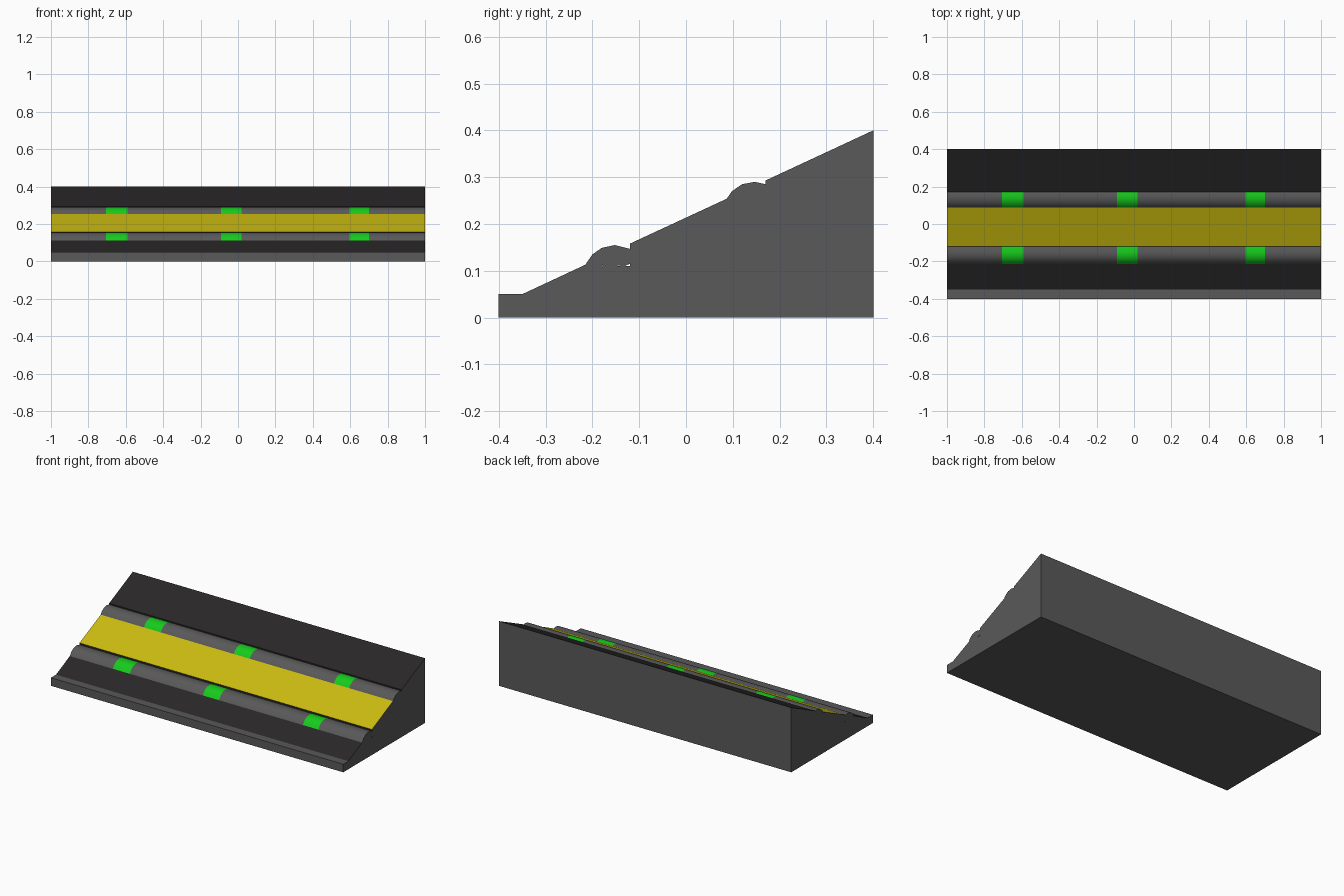
import bpy, bmesh, math

if "Cube" in bpy.data.objects:
    bpy.data.objects.remove(bpy.data.objects["Cube"])


def material(name, rgb):
    m = bpy.data.materials.new(name)
    m.diffuse_color = (*rgb, 1)
    m.use_nodes = True
    m.node_tree.nodes["Principled BSDF"].inputs["Base Color"].default_value = m.diffuse_color
    return m


GREY = material("dark_grey", (0.10, 0.10, 0.10))
BLACK = material("black", (0.022, 0.02, 0.02))
YELLOW = material("yellow", (0.60, 0.50, 0.005))
GREEN = material("green", (0.008, 0.60, 0.012))


def extrude(name, profile, x0, x1, mats, edge_mats=None, smooth=False):
    """Extrude a (y, z) profile along x; edge_mats maps edge index to material slot."""
    bm = bmesh.new()
    a = [bm.verts.new((x0, y, z)) for y, z in profile]
    b = [bm.verts.new((x1, y, z)) for y, z in profile]
    n = len(profile)
    for i in range(n):
        j = (i + 1) % n
        f = bm.faces.new((a[i], a[j], b[j], b[i]))
        f.material_index = (edge_mats or {}).get(i, 0)
    bm.faces.new(a)
    bm.faces.new(b[::-1])
    bmesh.ops.recalc_face_normals(bm, faces=bm.faces)
    me = bpy.data.meshes.new(name)
    bm.to_mesh(me)
    bm.free()
    for m in mats:
        me.materials.append(m)
    ob = bpy.data.objects.new(name, me)
    bpy.context.collection.objects.link(ob)
    if smooth:
        bpy.ops.object.select_all(action='DESELECT')
        ob.select_set(True)
        bpy.context.view_layer.objects.active = ob
        bpy.ops.object.shade_smooth_by_angle(angle=math.radians(40))
    return ob


# Sloped wedge with a front lip and two grooves for the rails
wedge = [(-0.4, 0), (-0.4, 0.05), (-0.35, 0.05),
         (-0.215, 0.113), (-0.12, 0.11), (-0.12, 0.158),
         (0.087, 0.254), (0.17, 0.25), (0.17, 0.293),
         (0.4, 0.4), (0.4, 0)]
extrude("ramp_body", wedge, -1, 1, [GREY, BLACK, YELLOW],
        {2: 1, 4: 1, 5: 2, 7: 1, 8: 1})

# Rounded rails seated in the grooves
lower = [(-0.215, 0.113), (-0.2, 0.135), (-0.18, 0.149), (-0.152, 0.155),
         (-0.12, 0.147), (-0.12, 0.115), (-0.13, 0.1105)]
upper = [(0.087, 0.254), (0.098, 0.27), (0.12, 0.285), (0.147, 0.29),
         (0.17, 0.285), (0.17, 0.25)]

# Each rail alternates grey lengths with three green bands
cuts = [-1, -0.705, -0.59, -0.09, 0.02, 0.595, 0.70, 1]
for label, profile in (("lower", lower), ("upper", upper)):
    for k, (x0, x1) in enumerate(zip(cuts, cuts[1:])):
        band = k % 2 == 1
        part = "green_band" if band else "rail"
        extrude(f"{label}_{part}_{k // 2 + 1}", profile, x0, x1,
                [GREEN if band else GREY], smooth=True)
